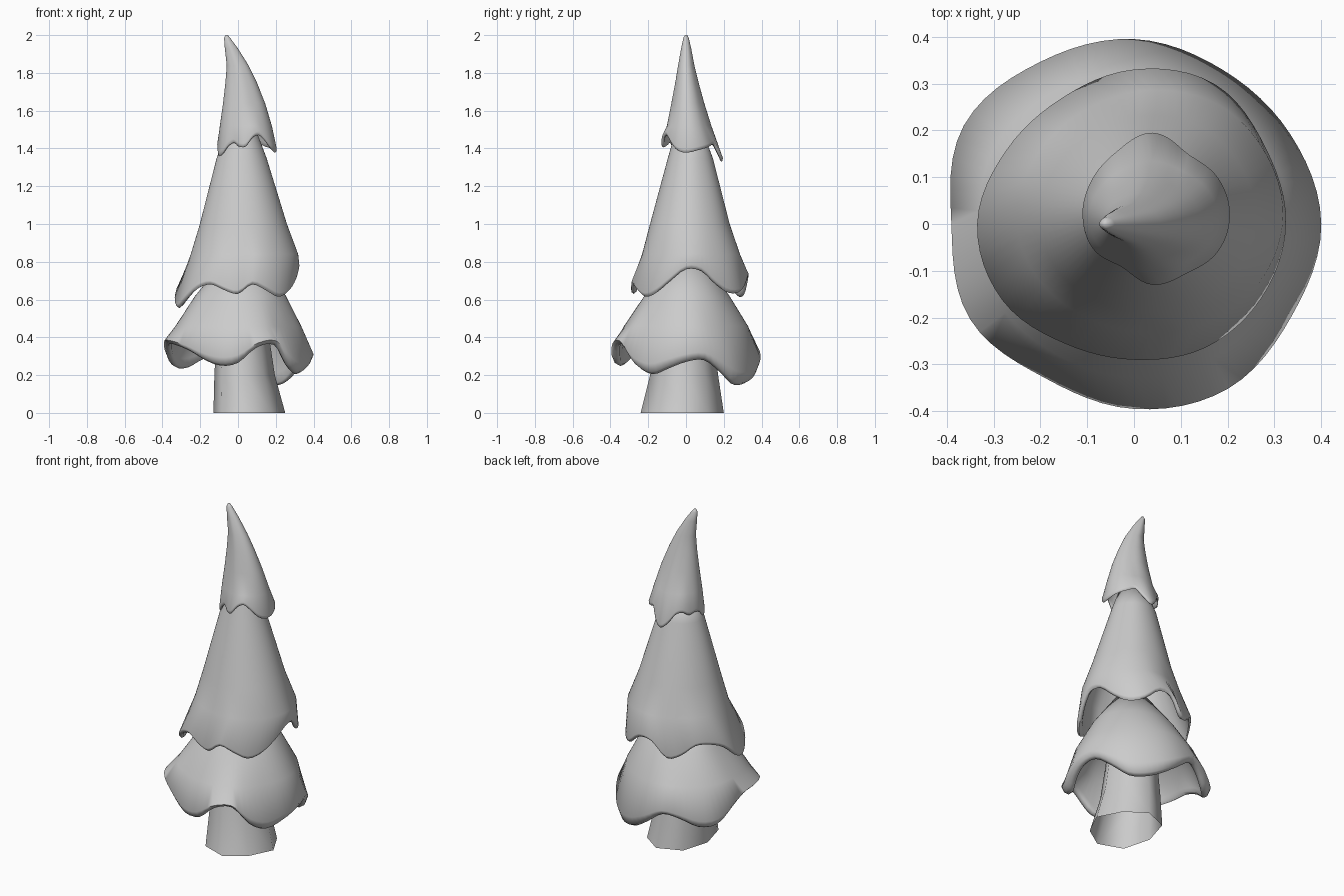
import bpy, bmesh, math

if "Cube" in bpy.data.objects:
    bpy.data.objects.remove(bpy.data.objects["Cube"])

N = 72


def sample(vals, a):
    # periodic Catmull-Rom lookup of evenly spaced values around a circle
    n = len(vals)
    f = a / math.tau * n
    i = int(math.floor(f))
    t = f - i
    p0, p1, p2, p3 = (vals[(i + k) % n] for k in (-1, 0, 1, 2))
    return 0.5 * (2 * p1 + (p2 - p0) * t + (2 * p0 - 5 * p1 + 4 * p2 - p3) * t * t
                  + (3 * p1 - p0 - 3 * p2 + p3) * t ** 3)


def loft(name, rings, cap_start=True, cap_end=True, angle=70):
    bm = bmesh.new()
    vr = [[bm.verts.new(p) for p in r] for r in rings]
    n = len(vr[0])
    for a, b in zip(vr, vr[1:]):
        for i in range(n):
            j = (i + 1) % n
            bm.faces.new((a[i], b[i], b[j], a[j]))
    if cap_start:
        bm.faces.new(vr[0])
    if cap_end:
        bm.faces.new(vr[-1][::-1])
    me = bpy.data.meshes.new(name)
    bm.to_mesh(me)
    bm.free()
    ob = bpy.data.objects.new(name, me)
    bpy.context.collection.objects.link(ob)
    bpy.context.view_layer.objects.active = ob
    ob.select_set(True)
    bpy.ops.object.shade_smooth_by_angle(angle=math.radians(angle))
    ob.select_set(False)
    return ob


def tier(name, tops, centre, R, Z, w, tuck):
    """Skirt of branches: upper rings (z, cx, cy, rx, ry), then a wavy thick rim, then the inside."""
    mean = sum(R) / len(R)
    zmax = max(Z)
    angs = [math.tau * i / N for i in range(N)]

    def upper(ring, shrink=0.0):
        z, cx, cy, rx, ry = ring
        out = []
        for a in angs:
            k = (sample(R, a) / mean) ** 0.4
            out.append((cx + (rx - shrink) * k * math.cos(a),
                        cy + (ry - shrink) * k * math.sin(a), z - shrink * 0.5))
        return out

    def rim(inset, lift, curl, drop):
        out = []
        for a in angs:
            z = sample(Z, a)
            d = 0.02 + tuck * (zmax - z)
            r = sample(R, a) - inset - curl * d * 0.4 * (tuck > 0)
            out.append((centre[0] + r * math.cos(a), centre[1] + r * math.sin(a),
                        z + lift + drop * d))
        return out

    rings = [upper(t) for t in tops]
    rings += [rim(0, 0, 0, 1), rim(w * 0.1, w * 0.35, 0.6, 0), rim(w * 0.5, 0, 1, 0),
              rim(w, w * 0.4, 1, 0), rim(w * 1.2, w * 0.4, 0.6, 0.8)]
    rings += [upper(t, w) for t in reversed(tops[1:])]
    return loft(name, rings)


# trunk: tapered, slightly irregular eight-sided post, open underneath
flare = [1, .88, 1, 1.05, 1, 1.08, 1, .9]
trunk = []
for z, cx, cy, rx, ry in [(0.7, .02, 0, .12, .12), (0.4, .025, -.01, .14, .155),
                          (0.2, .035, -.01, .16, .18), (0.0, .06, -.02, .19, .22)]:
    trunk.append([(cx + rx * f * math.cos(math.tau * i / 8),
                   cy + ry * f * math.sin(math.tau * i / 8), z)
                  for i, f in enumerate(flare)])
loft("trunk", trunk, cap_end=False, angle=60)

# lower branches
tier("lower_branches",
     [(.80, .02, 0, .10, .10), (.62, .012, .005, .24, .225), (.46, 0, 0, .333, .328)], (0, 0),
     [.40, .385, .38, .395, .40, .42, .39, .405, .38, .395, .405, .39],
     [.27, .28, .22, .155, .15, .18, .24, .305, .285, .24, .245, .32,
      .36, .365, .36, .33, .28, .25, .265, .345, .36, .25, .205, .235],
     0.032, 0.22)

# middle branches
tier("middle_branches",
     [(1.47, .02, .015, .085, .08), (1.35, .02, .02, .13, .12), (1.0, .03, .015, .227, .213),
      (.84, .036, .02, .28, .262)], (0, 0),
     [.325, .325, .345, .33, .31, .315, .335, .325, .295, .29, .305, .315],
     [.76, .75, .68, .635, .645, .71, .70, .615, .635, .69, .69, .66,
      .59, .555, .60, .66, .68, .65, .63, .68, .65, .615, .64, .70],
     0.025, 0)

# bent top cone
tier("top_branches",
     [(2.0, -.06, 0, .006, .006), (1.985, -.058, 0, .016, .014), (1.93, -.036, 0, .034, .026),
      (1.84, -.003, 0, .057, .042), (1.75, .015, .003, .082, .06), (1.64, .03, .007, .11, .085),
      (1.52, .039, .013, .136, .115)], (.04, .02),
     [.165, .16, .15, .175, .155, .15, .15, .147, .13, .15, .145, .16],
     [1.38, 1.39, 1.40, 1.41, 1.42, 1.37, 1.33, 1.36, 1.41, 1.42, 1.40, 1.41,
      1.40, 1.36, 1.37, 1.41, 1.43, 1.41, 1.41, 1.455, 1.47, 1.44, 1.40, 1.38],
     0.014, 0)
